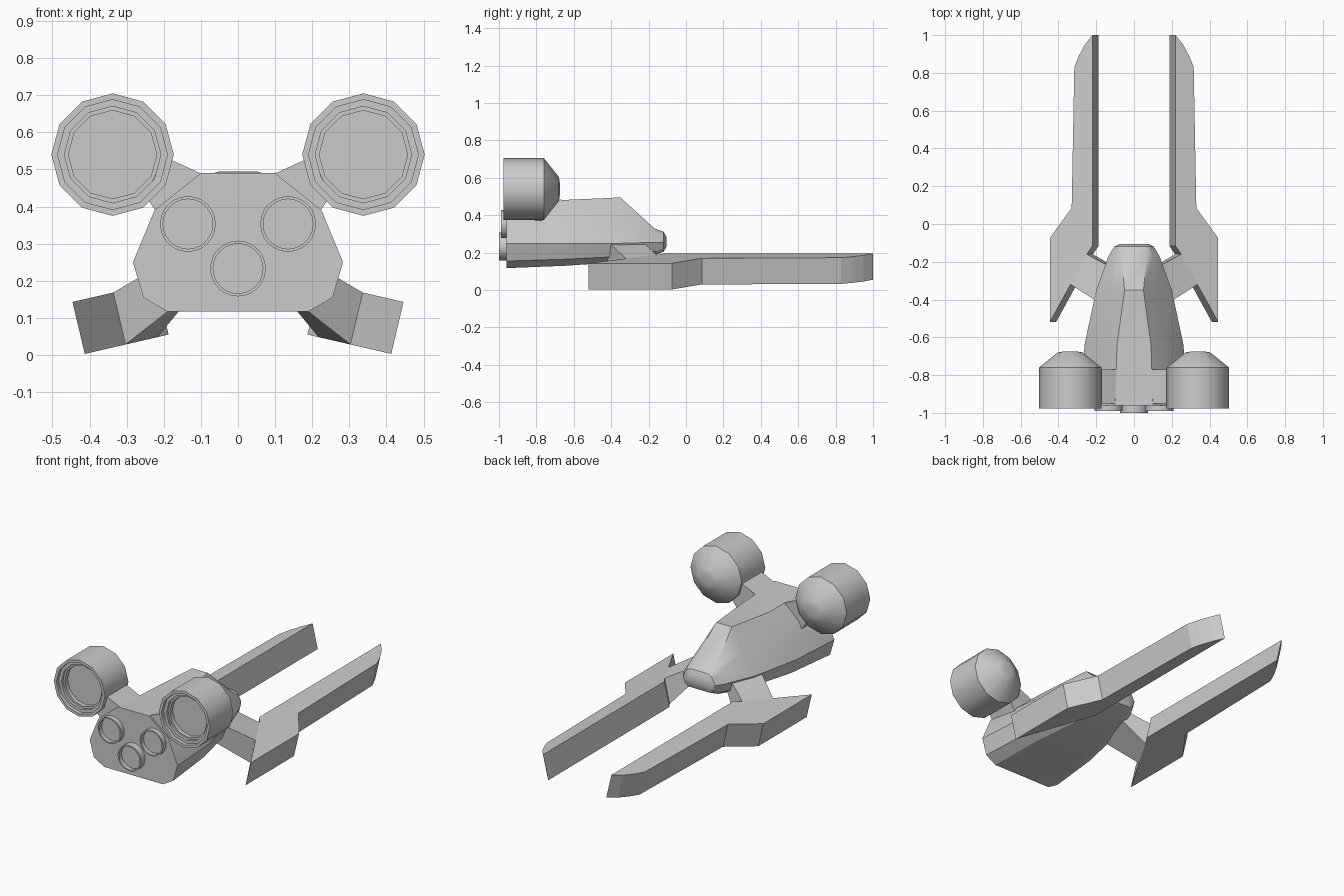
import bpy, bmesh
from math import sin, cos, pi, radians

if "Cube" in bpy.data.objects:
    bpy.data.objects.remove(bpy.data.objects["Cube"])


def finish(name, bm, angle=None, mirror=False):
    bmesh.ops.remove_doubles(bm, verts=bm.verts, dist=1e-5)
    bmesh.ops.recalc_face_normals(bm, faces=bm.faces)
    me = bpy.data.meshes.new(name)
    bm.to_mesh(me)
    bm.free()
    if angle:
        me.shade_smooth()
        me.set_sharp_from_angle(angle=radians(angle))
    ob = bpy.data.objects.new(name, me)
    bpy.context.collection.objects.link(ob)
    if mirror:
        ob.modifiers.new("Mirror", 'MIRROR')
    return ob


def loft(bm, rings, caps=True):
    loops = [[bm.verts.new(p) for p in r] for r in rings]
    n = len(loops[0])
    for a, b in zip(loops, loops[1:]):
        for i in range(n):
            j = (i + 1) % n
            bm.faces.new((a[i], a[j], b[j], b[i]))
    if caps:
        bm.faces.new(loops[0])
        bm.faces.new(loops[-1][::-1])
    return bm


def lathe(bm, cx, cz, profile, sides):
    # profile of (radius, y) spun round a y-parallel axis
    rings = [[(cx + r * cos(2 * pi * k / sides), y, cz + r * sin(2 * pi * k / sides))
              for k in range(sides)] for r, y in profile]
    return loft(bm, rings)


# Hull: right-half sections from roof edge to belly edge, mirrored into rings
sections = [
    (-0.96, [(.10, .49), (.225, .39), (.283, .25), (.255, .155), (.19, .117)]),
    (-0.64, [(.09, .482), (.17, .40), (.262, .25), (.23, .165), (.17, .130)]),
    (-0.35, [(.05, .495), (.12, .37), (.20, .25), (.175, .18), (.12, .150)]),
    (-0.17, [(.068, .33), (.10, .312), (.135, .255), (.12, .205), (.09, .185)]),
    (-0.12, [(.055, .312), (.08, .30), (.105, .255), (.09, .22), (.07, .205)]),
    (-0.105, [(.045, .285), (.06, .275), (.075, .255), (.065, .237), (.05, .23)]),
]
rings = [[(x, y, z) for x, z in pts] + [(-x, y, z) for x, z in pts[::-1]]
         for y, pts in sections]
finish("hull", loft(bmesh.new(), rings), 28)

# Engine pods with stepped nozzle recess
pod = [(.03, -.674), (.065, -.68), (.165, -.76), (.165, -.976), (.148, -.976),
       (.148, -.955), (.130, -.955), (.130, -.94), (.119, -.94), (.119, -.915)]
finish("engine_pod", lathe(bmesh.new(), .338, .54, pod, 12), 45, True)

# Pylons joining the pods to the hull
pylon = [(.08, .48), (.20, .535), (.25, .43), (.20, .355)]
finish("engine_pylon", loft(bmesh.new(), [[(x, y, z) for x, z in pylon]
                                          for y in (-.95, -.77)]), None, True)


# Three small thrusters on the rear plate
def thruster(name, x, z, end, mirror):
    prof = [(.075, -.94), (.075, end), (.067, end), (.067, end + .025)]
    finish(name, lathe(bmesh.new(), x, z, prof, 24), 40, mirror)


thruster("centre_thruster", 0, .233, -1.0, False)
thruster("side_thruster", .135, .353, -.99, True)

# Fork prongs: outline on a tilted plane, extruded square to it
outline = [(.22, 1.0), (.26, .95), (.292, .89), (.316, .83), (.33, .085), (.446, -.075),
           (.446, -.52), (.336, -.32), (.25, -.16), (.22, -.115)]
top = [(x, y, .195 - .23 * (x - .22)) for x, y in outline]
bottom = [(x - .033, y, z - .14) for x, y, z in top]
finish("fork_prong", loft(bmesh.new(), [top, bottom]), None, True)

# Struts from prongs up into the hull
outer = [top[8], top[7], bottom[7], bottom[8]]
inner = [(.12, -.23, .26), (.18, -.42, .26), (.16, -.42, .14), (.10, -.23, .19)]
finish("fork_strut", loft(bmesh.new(), [outer, inner]), None, True)
